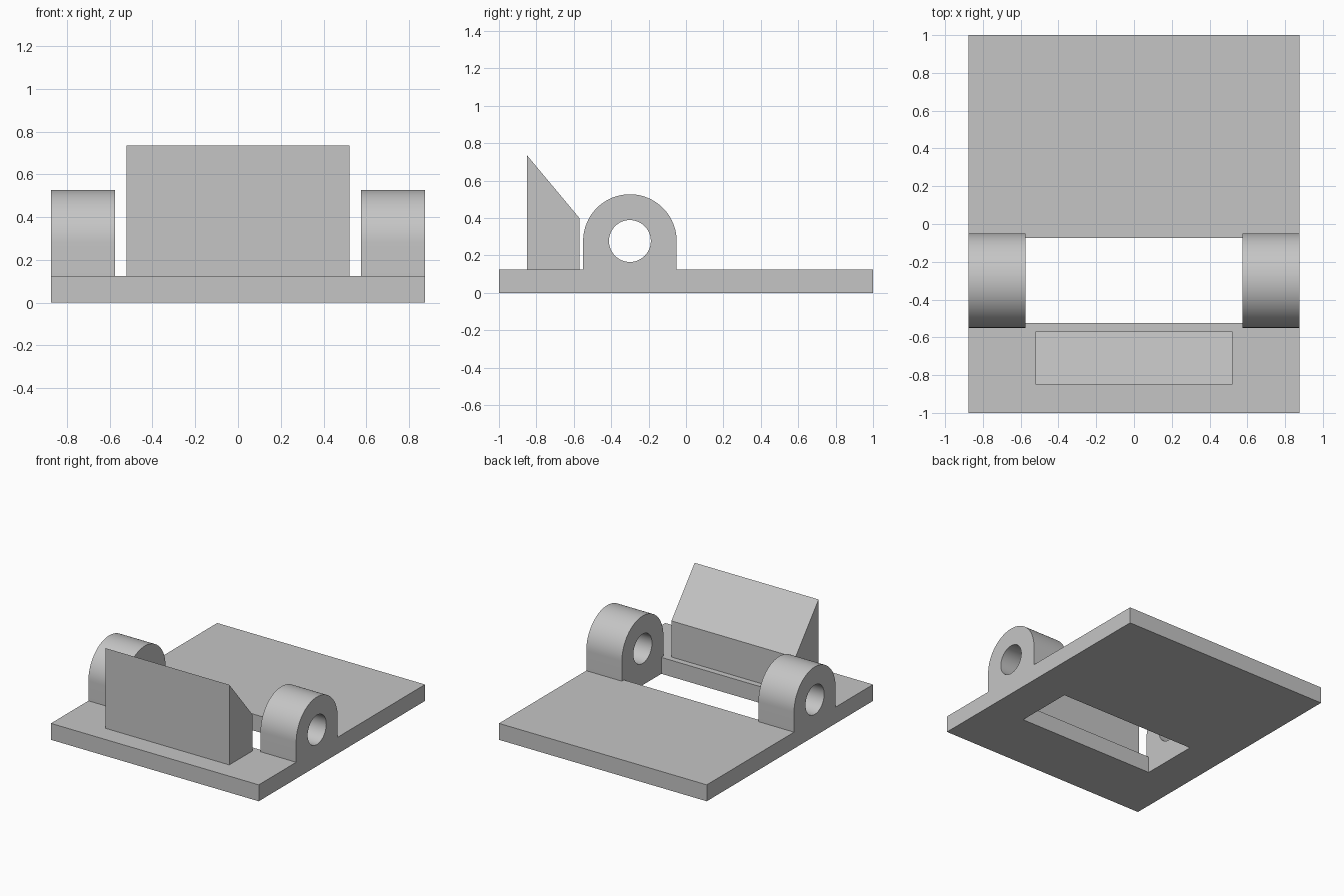
import bpy, bmesh, math
from mathutils import Vector

if "Cube" in bpy.data.objects:
    bpy.data.objects.remove(bpy.data.objects["Cube"])

grey = bpy.data.materials.new("light grey")
grey.diffuse_color = (0.56, 0.56, 0.56, 1)
grey.use_nodes = True
grey.node_tree.nodes["Principled BSDF"].inputs["Base Color"].default_value = grey.diffuse_color


def prism(name, loops, place, depth):
    """Extrude an outline (with optional holes) along the depth vector."""
    bm = bmesh.new()
    edges = []
    for loop in loops:
        vs = [bm.verts.new(place(a, b)) for a, b in loop]
        edges += [bm.edges.new((v, vs[i - 1])) for i, v in enumerate(vs)]
    bmesh.ops.triangle_fill(bm, edges=edges, use_beauty=True)
    ext = bmesh.ops.extrude_face_region(bm, geom=bm.faces[:], use_keep_orig=True)
    moved = [g for g in ext["geom"] if isinstance(g, bmesh.types.BMVert)]
    bmesh.ops.translate(bm, verts=moved, vec=Vector(depth))
    bmesh.ops.recalc_face_normals(bm, faces=bm.faces)
    mesh = bpy.data.meshes.new(name)
    bm.to_mesh(mesh)
    bm.free()
    mesh.materials.append(grey)
    obj = bpy.data.objects.new(name, mesh)
    bpy.context.collection.objects.link(obj)
    return obj


def rect(x, y0, y1):
    return [(-x, y0), (x, y0), (x, y1), (-x, y1)]


def arc(r, start, end, n):
    steps = [math.radians(start + (end - start) * i / n) for i in range(n + 1)]
    return [(CY + r * math.cos(t), CZ + r * math.sin(t)) for t in steps]


T = 0.125               # plate thickness
SINK = 0.06             # depth at which upper parts root into the plate
CY, CZ = -0.30, 0.277   # hinge axis

# Base plate with a rectangular slot between the lugs
plate = prism("base_plate", [rect(0.875, -1, 1), rect(0.575, -0.525, -0.075)],
              lambda a, b: (a, b, 0), (0, 0, T))

# Round-topped hinge lugs with a pin hole
outline = arc(0.25, 0, 180, 40) + [(CY - 0.25, SINK), (CY + 0.25, SINK)]
hole = arc(0.112, 0, 360, 48)[:-1]
parts = [prism(side + "_lug", [outline, hole], lambda a, b: (x, a, b), (0.3, 0, 0))
         for side, x in (("left", -0.875), ("right", 0.575))]

# Sloped stop block
parts.append(prism("stop_block",
                   [[(-0.85, SINK), (-0.57, SINK), (-0.57, 0.40), (-0.85, 0.735)]],
                   lambda a, b: (-0.522, a, b), (1.044, 0, 0)))

# Fuse everything into one solid bracket
bpy.context.view_layer.objects.active = plate
plate.select_set(True)
for part in parts:
    mod = plate.modifiers.new("fuse", "BOOLEAN")
    mod.operation = "UNION"
    mod.solver = "EXACT"
    mod.object = part
    bpy.ops.object.modifier_apply(modifier=mod.name)
    bpy.data.objects.remove(part)
plate.name = "hinge_bracket"
bpy.ops.object.shade_smooth_by_angle(angle=math.radians(30))
